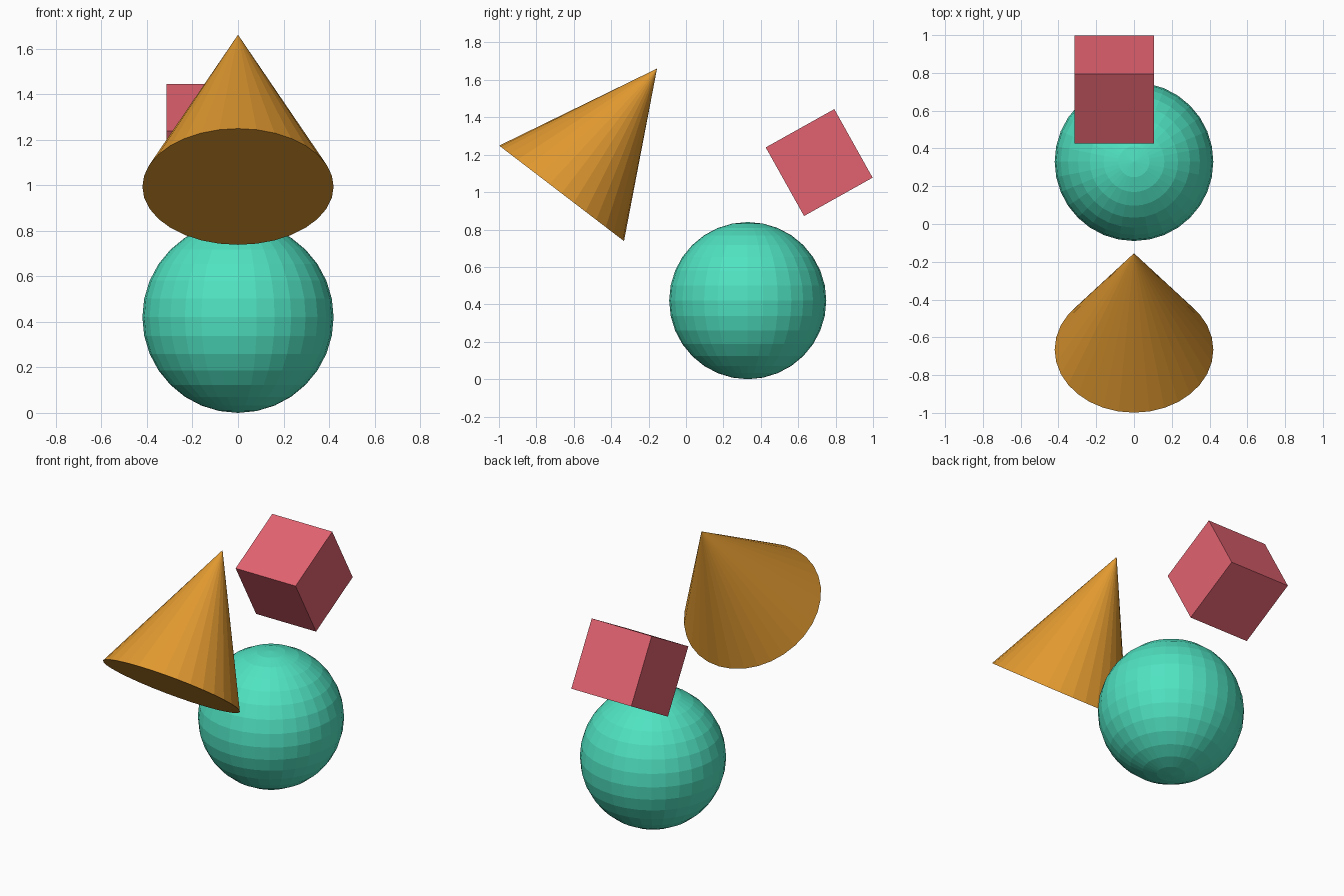
import bpy
from math import radians

default = bpy.data.objects.get("Cube")
if default:
    bpy.data.objects.remove(default, do_unlink=True)


def material(name, rgb):
    mat = bpy.data.materials.new(name)
    mat.use_nodes = True
    mat.diffuse_color = (*rgb, 1)
    mat.node_tree.nodes["Principled BSDF"].inputs["Base Color"].default_value = (*rgb, 1)
    return mat


def finish(name, mat, tilt=0):
    obj = bpy.context.object
    obj.name = name
    obj.rotation_euler.x = radians(tilt)
    obj.data.materials.append(mat)
    bpy.ops.object.shade_flat()


RADIUS = 0.42

# Faceted ball standing on the ground
bpy.ops.mesh.primitive_uv_sphere_add(segments=32, ring_count=16, radius=RADIUS,
                                     location=(0, 0.33, RADIUS))
finish("ball", material("turquoise", (0.08, 0.768, 0.539)))

# Cone leaning back over the front of the ball
bpy.ops.mesh.primitive_cone_add(vertices=32, radius1=RADIUS, depth=2 * RADIUS,
                                location=(0, -0.41, 1.327))
finish("cone", material("amber", (0.76, 0.323, 0.03)), -37.4)

# Tilted block floating behind
bpy.ops.mesh.primitive_cube_add(size=RADIUS, location=(-0.105, 0.712, 1.158))
finish("block", material("rose", (0.753, 0.122, 0.162)), 29.2)
